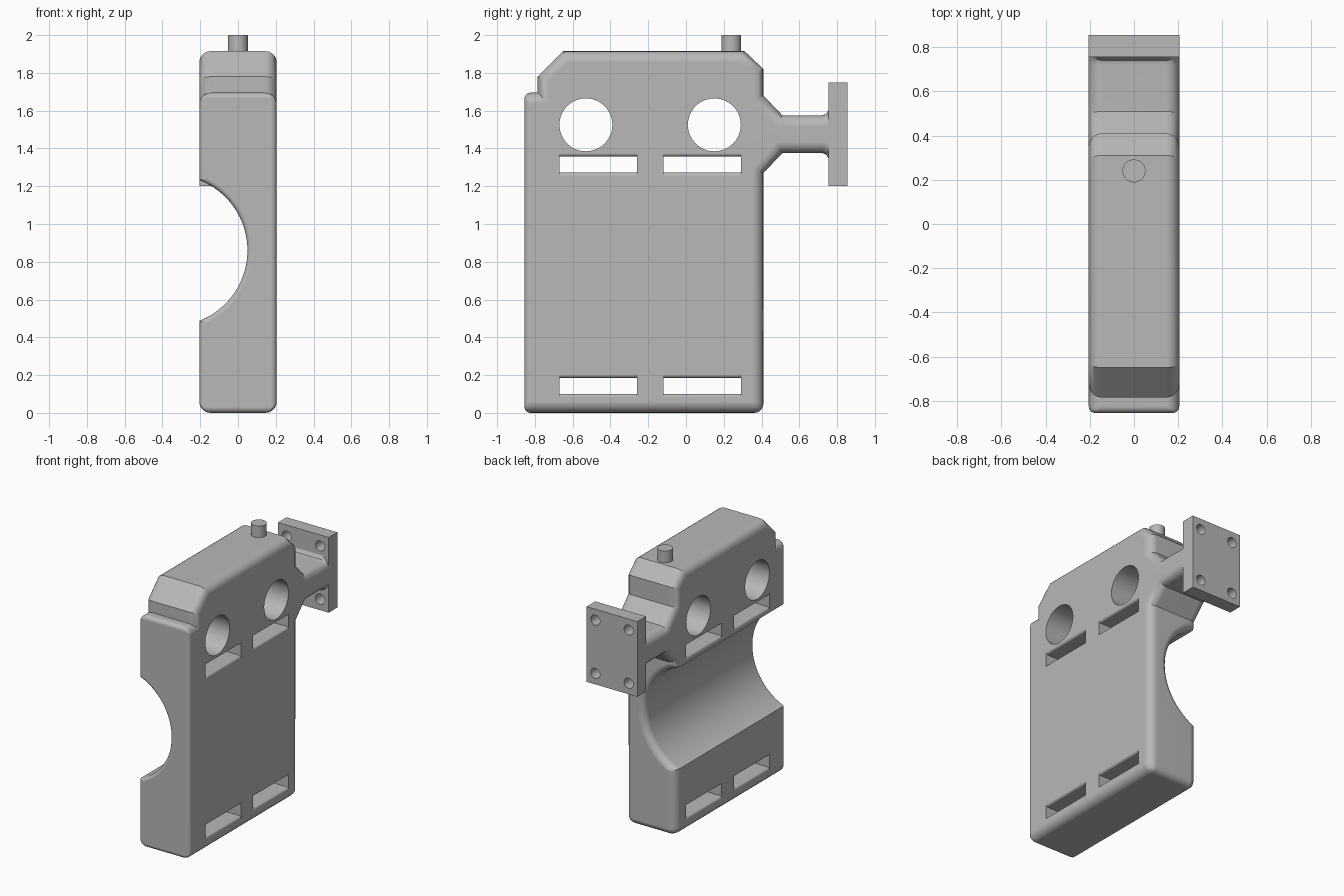
import bpy, bmesh, math
from mathutils import Vector

cube = bpy.data.objects.get("Cube")
if cube:
    bpy.data.objects.remove(cube, do_unlink=True)

grey = bpy.data.materials.new("plain_grey")
grey.use_nodes = True
grey.diffuse_color = (0.48, 0.48, 0.48, 1)
grey.node_tree.nodes["Principled BSDF"].inputs["Base Color"].default_value = grey.diffuse_color


def finish(bm, name):
    bmesh.ops.recalc_face_normals(bm, faces=bm.faces[:])
    mesh = bpy.data.meshes.new(name)
    bm.to_mesh(mesh)
    bm.free()
    mesh.materials.append(grey)
    ob = bpy.data.objects.new(name, mesh)
    bpy.context.collection.objects.link(ob)
    return ob


def prism(name, points, to_start, offset, weigh=None):
    """Extrude a closed 2D outline along an offset vector."""
    bm = bmesh.new()
    face = bm.faces.new([bm.verts.new(to_start(a, b)) for a, b in points])
    ext = bmesh.ops.extrude_face_region(bm, geom=[face], use_keep_orig=True)
    moved = [g for g in ext["geom"] if isinstance(g, bmesh.types.BMVert)]
    bmesh.ops.translate(bm, verts=moved, vec=offset)
    if weigh:
        layer = bm.edges.layers.float.new("bevel_weight_edge")
        for e in bm.edges:
            e[layer] = weigh(*(v.co for v in e.verts))
    return finish(bm, name)


def lathe(name, profile, centre, axis, steps=64):
    """Closed solid from (radius, distance) rings around the x, y or z axis."""
    bm = bmesh.new()
    rings = []
    for r, d in profile:
        ring = []
        for i in range(steps):
            t = math.tau * i / steps
            c, s = r * math.cos(t), r * math.sin(t)
            p = {"x": (d, c, s), "y": (c, d, s), "z": (c, s, d)}[axis]
            ring.append(bm.verts.new(Vector(centre) + Vector(p)))
        rings.append(ring)
    for lo, hi in zip(rings, rings[1:]):
        for i in range(steps):
            j = (i + 1) % steps
            bm.faces.new((lo[i], lo[j], hi[j], hi[i]))
    bm.faces.new(rings[0])
    bm.faces.new(rings[-1])
    return finish(bm, name)


def apply_modifier(ob, kind, **settings):
    mod = ob.modifiers.new(kind.title(), kind)
    for key, value in settings.items():
        setattr(mod, key, value)
    bpy.context.view_layer.objects.active = ob
    bpy.ops.object.modifier_apply(modifier=mod.name)


def cut(ob, cutters):
    for c in cutters:
        c.hide_render = True
        apply_modifier(ob, "BOOLEAN", object=c, operation="DIFFERENCE", solver="EXACT")
        bpy.data.objects.remove(c, do_unlink=True)


def smooth(ob):
    for o in bpy.context.selected_objects:
        o.select_set(False)
    ob.select_set(True)
    bpy.context.view_layer.objects.active = ob
    bpy.ops.object.shade_smooth_by_angle(angle=math.radians(30))
    mod = ob.modifiers.new("Flat Faces", "WEIGHTED_NORMAL")
    mod.keep_sharp = True


HALF = 0.205           # half the thickness
FRONT, BACK, TOP = -0.855, 0.41, 1.915
ARM_END, ARM_Z = 0.76, 1.475

# Body and arm share one side outline (y, z)
upper_arm = [(BACK, 0.205), (0.51, 0.1), (0.72, 0.1), (0.74, 0.106), (0.75, 0.12), (ARM_END, 0.14)]
outline = [(FRONT, 0), (BACK, 0)]
outline += [(y, ARM_Z - h) for y, h in upper_arm]
outline += [(y, ARM_Z + h) for y, h in reversed(upper_arm)]
outline += [(BACK, 1.82), (0.31, TOP), (-0.65, TOP), (-0.785, 1.78), (-0.785, 1.695), (FRONT, 1.695)]


def body_weight(a, b):
    """Small rounding at the front, full rounding on the other side edges."""
    mid = (a + b) / 2
    across = abs(a.x - b.x) > 0.1
    if mid.y > ARM_END - 0.001:
        return 0
    if mid.y < FRONT + 0.001:
        return 0.5
    if across:
        return 0.8 if mid.z < 0.01 else 0
    return 1


body = prism("body", outline, lambda y, z: (-HALF, y, z), (2 * HALF, 0, 0), body_weight)
apply_modifier(body, "BEVEL", limit_method="WEIGHT", width=0.06, segments=5,
               use_clamp_overlap=False)

# Round side groove with flared rims
R = 0.4


def flare(end, size, direction):
    ring = [(R + size, end + direction * 0.1)]
    for i in range(6):
        t = math.pi / 2 * i / 5
        ring.append((R + size * (1 - math.sin(t)), end - direction * size * (1 - math.cos(t))))
    return ring


groove_profile = flare(FRONT, 0.025, -1) + flare(BACK, 0.05, 1)[::-1]
cutters = [lathe("groove_cutter", groove_profile, (-0.35, 0, 0.86), "y", 96)]

# Round through holes
for y in (-0.53, 0.15):
    cutters.append(lathe("hole_cutter", [(0.14, -0.5), (0.14, 0.5)], (0, y, 1.525), "x"))

# Strap slots with softened long edges
quarter = [(HALF - 0.018 * math.cos(t), 0.042 + 0.018 * (1 - math.sin(t)))
           for t in [math.pi / 2 * i / 4 for i in range(5)]]
lip = [(x, h) for x, h in reversed(quarter)] 
lip = sorted(lip, key=lambda p: p[0])
rim = [(HALF - 0.018 + 0.018 * math.sin(math.pi / 8 * i),
        0.042 + 0.018 * (1 - math.cos(math.pi / 8 * i))) for i in range(5)]
rim.append((0.3, 0.06))
half_slot = [(-x, h) for x, h in reversed(rim)] + rim
slot = half_slot + [(x, -h) for x, h in reversed(half_slot)]
for z in (0.143, 1.315):
    for y in (-0.67, -0.12):
        cutters.append(prism("slot_cutter", slot,
                             lambda x, h, y=y, z=z: (x, y, z + h), (0, 0.41, 0)))
cut(body, cutters)
smooth(body)

# Mounting plate with four screw holes
plate = prism("mounting_plate", [(-HALF, 1.2), (HALF, 1.2), (HALF, 1.75), (-HALF, 1.75)],
              lambda x, z: (x, 0.755, z), (0, 0.1, 0))
cut(plate, [lathe("screw_cutter", [(0.037, -0.2), (0.037, 0.2)], (x, 0.8, ARM_Z + dz), "y", 32)
            for x in (-0.135, 0.135) for dz in (-0.195, 0.195)])
smooth(plate)

# Top pin
smooth(lathe("top_pin", [(0.052, 1.88), (0.052, 2.0)], (0, 0.24, 0), "z", 40))
